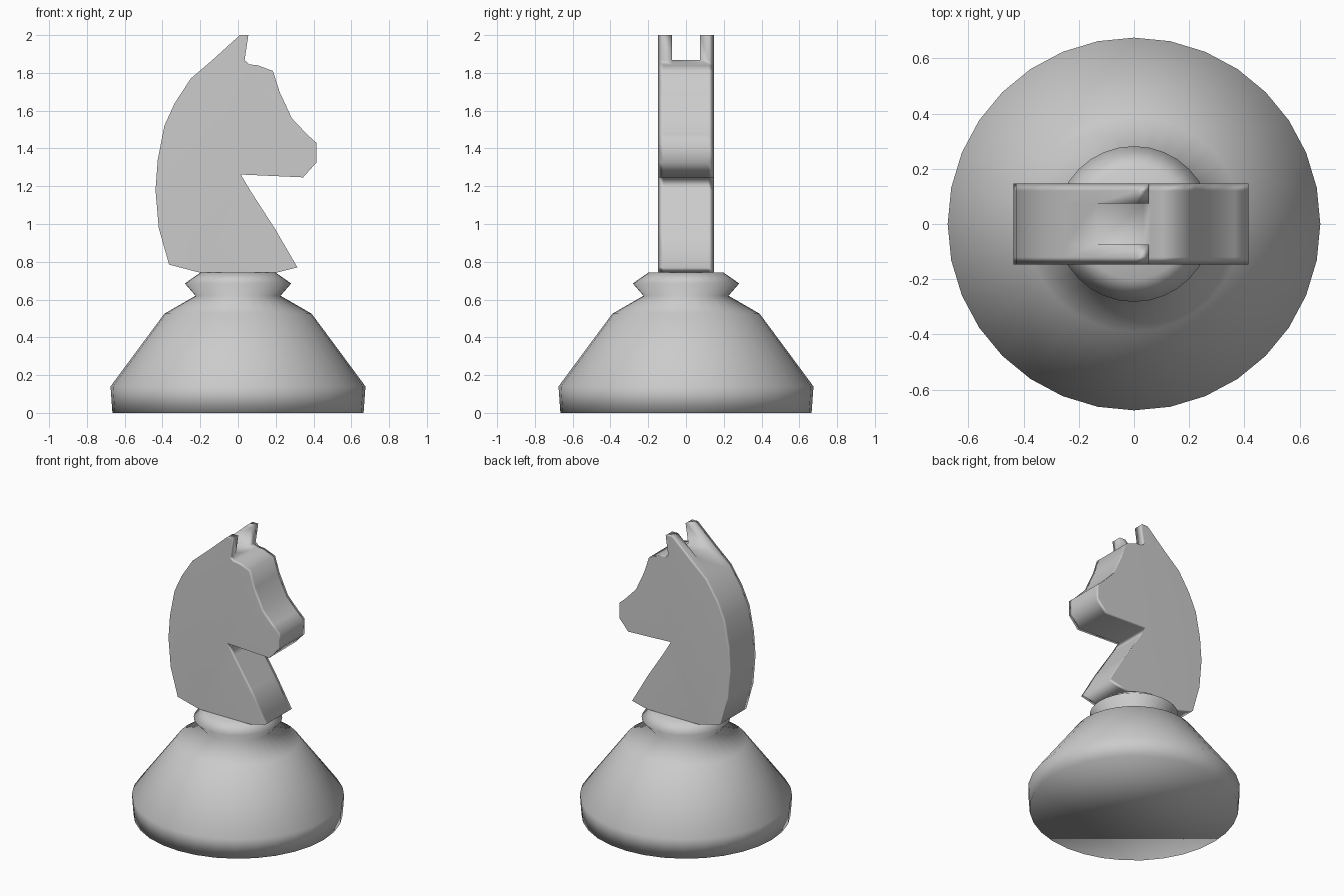
import bpy, bmesh, math

if "Cube" in bpy.data.objects:
    bpy.data.objects.remove(bpy.data.objects["Cube"])


def finish(bm, name):
    bmesh.ops.recalc_face_normals(bm, faces=bm.faces[:])
    for f in bm.faces:
        f.smooth = True
    me = bpy.data.meshes.new(name)
    bm.to_mesh(me)
    bm.free()
    ob = bpy.data.objects.new(name, me)
    bpy.context.collection.objects.link(ob)
    return ob


# Turned base with collar: 32-sided smooth lathe
profile = [(0.665, 0), (0.675, 0.14), (0.39, 0.525), (0.225, 0.62),
           (0.282, 0.685), (0.2, 0.742)]
SIDES = 32
bm = bmesh.new()
rings = [[bm.verts.new((r * math.cos(2 * math.pi * i / SIDES),
                        r * math.sin(2 * math.pi * i / SIDES), z))
          for i in range(SIDES)] for r, z in profile]
for a, b in zip(rings, rings[1:]):
    for i in range(SIDES):
        j = (i + 1) % SIDES
        bm.faces.new((a[i], a[j], b[j], b[i]))
bm.faces.new(rings[0])
bm.faces.new(rings[-1])
finish(bm, "base")

# Horse head silhouette (x, z); the first four points outline an ear
outline = [(-0.137, 1.867), (0.01, 2.0), (0.055, 2.0), (0.035, 1.867),
           (0.06, 1.845), (0.105, 1.84), (0.185, 1.81), (0.22, 1.70),
           (0.285, 1.56), (0.365, 1.475), (0.415, 1.43), (0.415, 1.325),
           (0.345, 1.247), (0.015, 1.262), (0.063, 1.18), (0.195, 0.976),
           (0.315, 0.77), (0.2, 0.742), (-0.2, 0.742), (-0.365, 0.785),
           (-0.42, 0.98), (-0.437, 1.18), (-0.425, 1.34), (-0.39, 1.52),
           (-0.335, 1.64), (-0.25, 1.77)]
levels = [-0.147, -0.12, -0.074, 0.074, 0.12, 0.147]
n = len(outline)
bm = bmesh.new()
loops = [[bm.verts.new((x, y, z)) for x, z in outline] for y in levels]
for k, (a, b) in enumerate(zip(loops, loops[1:])):
    for i in range(n):
        j = (i + 1) % n
        if k == 2 and i < 3:      # gap between the two ears
            continue
        bm.faces.new((a[i], a[j], b[j], b[i]))
a, b = loops[2], loops[3]
bm.faces.new((a[0], a[3], b[3], b[0]))   # floor of the gap
for loop in (a, b):
    bm.faces.new(loop[:4])               # inner ear walls
bm.faces.new(loops[0])
bm.faces.new(loops[-1])
head = finish(bm, "horse_head")
wn = head.modifiers.new("flat_sides", 'WEIGHTED_NORMAL')
wn.weight = 50
